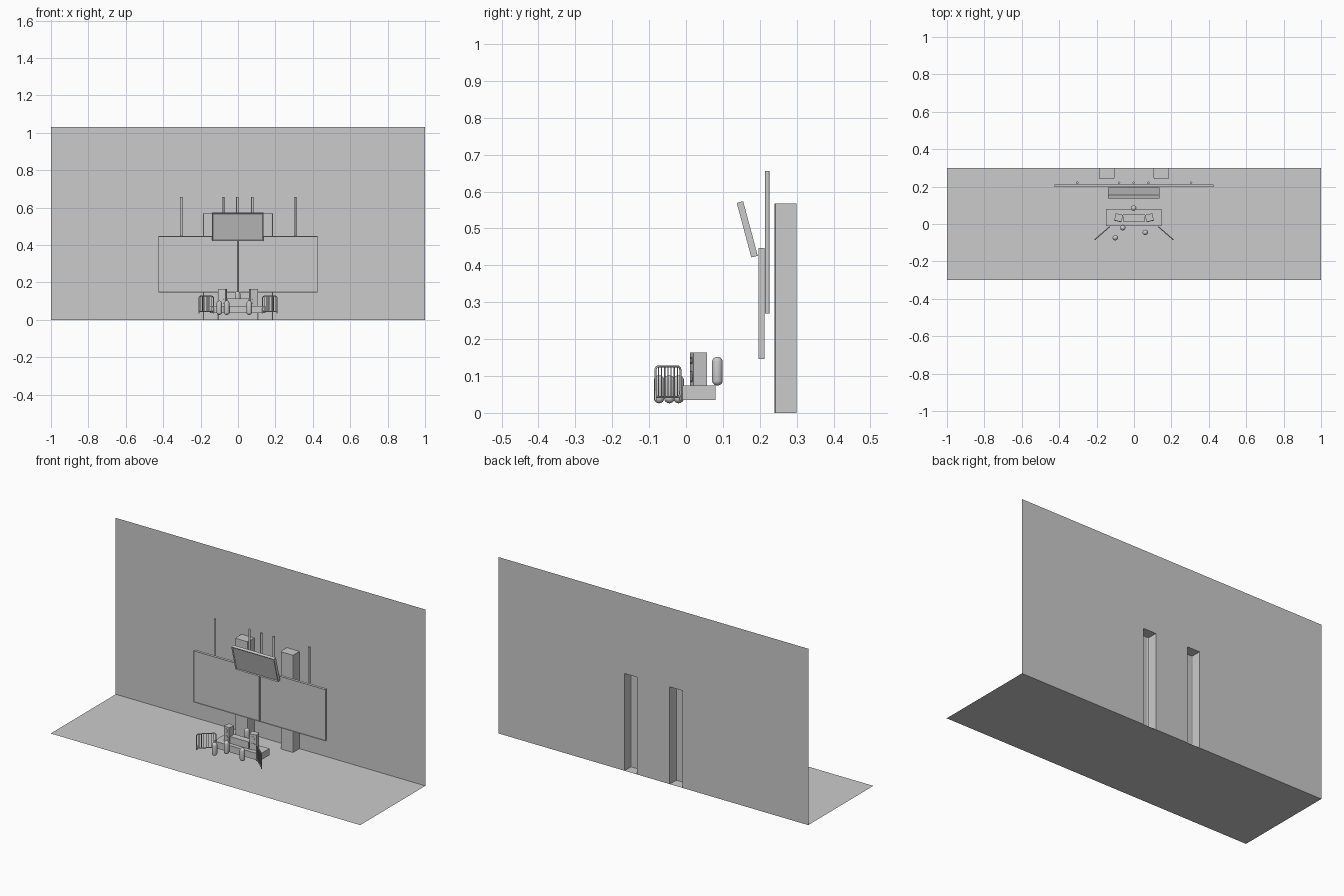
import bpy, bmesh, math
from mathutils import Vector, Matrix

if "Cube" in bpy.data.objects:
    bpy.data.objects.remove(bpy.data.objects["Cube"])


def make(name, bm, loc=(0, 0, 0), rot=(0, 0, 0), smooth=False):
    me = bpy.data.meshes.new(name)
    bmesh.ops.recalc_face_normals(bm, faces=bm.faces)
    bm.to_mesh(me)
    bm.free()
    ob = bpy.data.objects.new(name, me)
    ob.location, ob.rotation_euler = loc, rot
    bpy.context.collection.objects.link(ob)
    if smooth:
        bpy.ops.object.select_all(action='DESELECT')
        ob.select_set(True)
        bpy.context.view_layer.objects.active = ob
        bpy.ops.object.shade_smooth_by_angle()
    return ob


def box_bm(size):
    bm = bmesh.new()
    bmesh.ops.create_cube(bm, size=1)
    bmesh.ops.scale(bm, vec=size, verts=bm.verts)
    return bm


def box(name, lo, hi):
    lo, hi = Vector(lo), Vector(hi)
    return make(name, box_bm(hi - lo), (lo + hi) / 2)


def screen(name, size, loc, border, depth, tilt=0):
    # slab with a rim around a recessed front
    bm = box_bm(size)
    front = min(bm.faces, key=lambda f: f.calc_center_median().y)
    bmesh.ops.inset_region(bm, faces=[front], thickness=border)
    bmesh.ops.translate(bm, verts=front.verts, vec=(0, depth, 0))
    return make(name, bm, loc, (tilt, 0, 0))


def capsule(name, x, y, z0, z1, r):
    bm = bmesh.new()
    bmesh.ops.create_uvsphere(bm, u_segments=24, v_segments=13, radius=r)
    half = (z1 - z0) / 2 - r
    for v in bm.verts:
        v.co.z += half if v.co.z > 0 else -half
    return make(name, bm, (x, y, (z0 + z1) / 2), smooth=True)


def cylinder(name, r, h, loc, rot=(0, 0, 0), seg=16):
    bm = bmesh.new()
    bmesh.ops.create_cone(bm, cap_ends=True, segments=seg, radius1=r, radius2=r, depth=h)
    return make(name, bm, loc, rot, True)


# floor
bm = bmesh.new()
bm.faces.new([bm.verts.new(p) for p in ((-1, -.3, 0), (1, -.3, 0), (1, .3, 0), (-1, .3, 0))])
make("floor", bm)

# wall with two pillars pushed out of it, open at the back
W, H, TOP = .3, 1.03, .568
plan = [(-1, W)]
pillars = []
for cx in (-.146, .146):
    p = [(cx - .041, W), (cx - .041, .248), (cx - .039, .242), (cx - .033, .24),
         (cx + .033, .24), (cx + .039, .242), (cx + .041, .248), (cx + .041, W)]
    pillars.append((len(plan), len(plan) + len(p)))
    plan += p
plan.append((1, W))
bm = bmesh.new()
low = [bm.verts.new((x, y, 0)) for x, y in plan]
top = [bm.verts.new((x, y, TOP)) for x, y in plan]
for i in range(len(plan) - 1):
    bm.faces.new((low[i], low[i + 1], top[i + 1], top[i]))
for a, b in pillars:
    bm.faces.new(top[a:b])
line = [v for v in top if abs(v.co.y - W) < 1e-6]
bm.faces.new(line + [bm.verts.new((1, W, H)), bm.verts.new((-1, W, H))])
bmesh.ops.dissolve_limit(bm, angle_limit=.001, verts=bm.verts, edges=bm.edges)
make("wall_with_pillars", bm)

# large display panels, hanging rods and tilted monitor
for side in (-1, 1):
    screen("display_panel", (.4255, .016, .301), (side * .2135, .2045, .297), .002, .006)
for x in (-.303, -.08, -.003, .077, .305):
    cylinder("hanging_rod", .0065, .386, (x, .2205, .463))
screen("tilted_monitor", (.276, .018, .153), (-.002, .166, .4975), .008, .004, math.radians(15))

# stage, mixing console and performer
box("stage", (-.149, -.01, .035), (.147, .08, .074))
box("console", (-.06, .013, .074), (.06, .052, .114))
capsule("performer", -.002, .085, .074, .152, .0145)

# speakers turned outward, each with two drivers
for side in (-1, 1):
    ang = side * math.radians(13)
    base = Vector((side * .082, .034, 0))
    out = Matrix.Rotation(ang, 3, 'Z') @ Vector((0, -1, 0))
    make("speaker", box_bm((.04, .038, .09)), base + Vector((0, 0, .119)), (0, 0, ang))
    for z, r in ((.099, .015), (.142, .010)):
        cylinder("speaker_driver", r, .004, base + out * .019 + Vector((0, 0, z)),
                 (math.pi / 2, 0, ang), 24)

# audience
for x, y in ((-.06, -.02), (-.1, -.073), (.06, -.045)):
    capsule("audience_member", x, y, .026, .102, .0145)


# crowd barriers: rounded tube frame, upright bars
def tube(name, pts, r, cyclic, loc, ang):
    cu = bpy.data.curves.new(name, 'CURVE')
    cu.dimensions, cu.bevel_depth, cu.bevel_resolution, cu.use_fill_caps = '3D', r, 2, True
    sp = cu.splines.new('POLY')
    sp.points.add(len(pts) - 1)
    for q, p in zip(sp.points, pts):
        q.co = (p[0], 0, p[1], 1)
    sp.use_cyclic_u = cyclic
    ob = bpy.data.objects.new(name, cu)
    ob.location, ob.rotation_euler = loc, (0, 0, ang)
    bpy.context.collection.objects.link(ob)


hw, z0, z1, cr = .052, .043, .126, .012
frame = []
for k, (sx, sz) in enumerate(((1, 1), (-1, 1), (-1, -1), (1, -1))):
    cx, cz = sx * (hw - cr), (z1 - cr if sz > 0 else z0 + cr)
    for j in range(5):
        a = math.pi / 2 * (k + j / 4)
        frame.append((cx + cr * math.cos(a), cz + cr * math.sin(a)))
for side in (-1, 1):
    loc, ang = (side * .17, -.049, 0), -side * math.radians(41)
    tube("barrier_frame", frame, .0028, True, loc, ang)
    for i in range(1, 8):
        x = -hw + 2 * hw * i / 8
        tube("barrier_bar", [(x, z0), (x, z1)], .0016, False, loc, ang)
    for e in (-1, 1):
        x = e * (hw - .001)
        tube("barrier_leg", [(x, .034), (x, .06)], .003, False, loc, ang)
